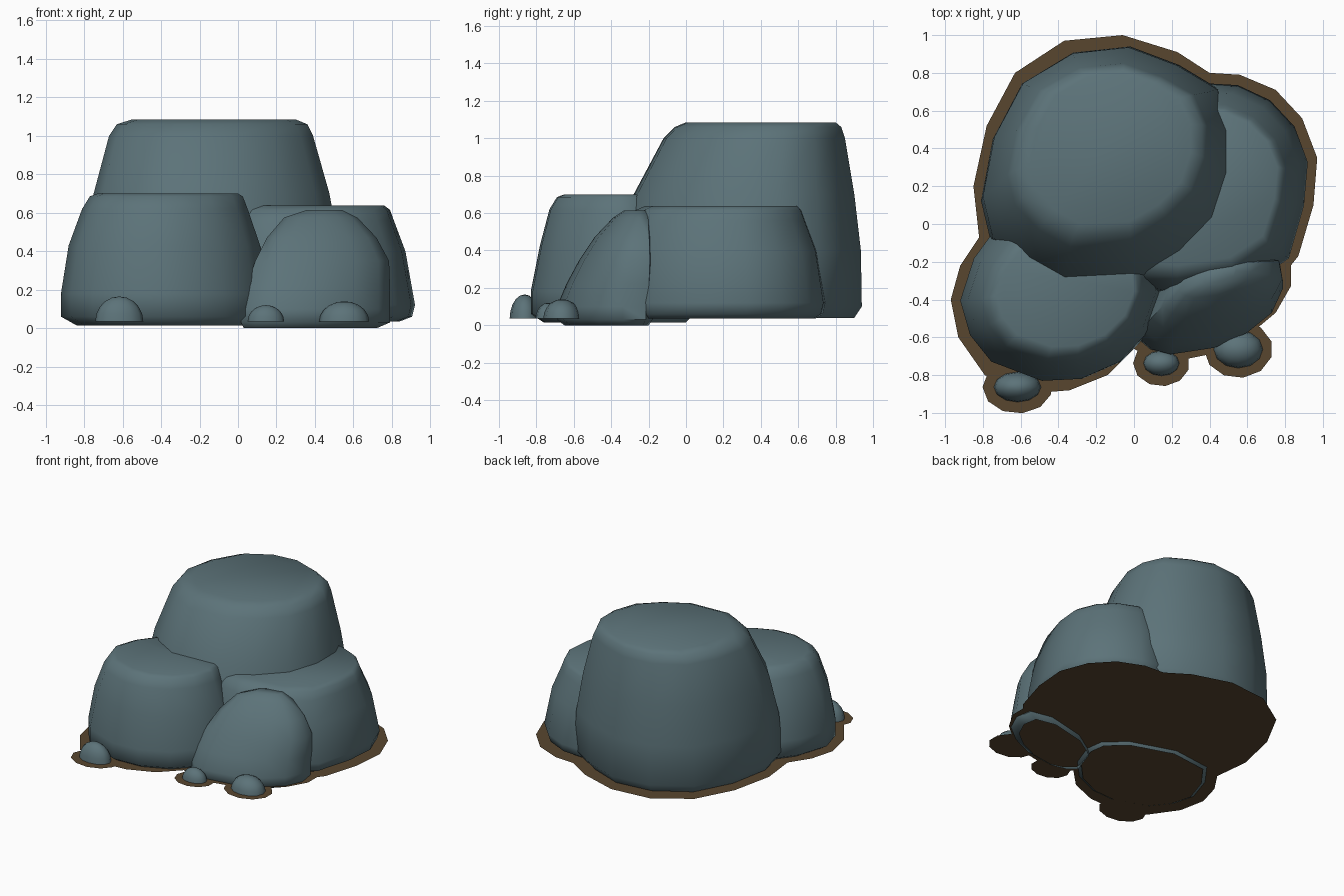
import bpy
import bmesh
import math
from mathutils import Vector

default_cube = bpy.data.objects.get("Cube")
if default_cube:
    bpy.data.objects.remove(default_cube, do_unlink=True)


def make_material(name, colour):
    material = bpy.data.materials.new(name)
    material.use_nodes = True
    material.diffuse_color = colour
    shader = next(n for n in material.node_tree.nodes if n.type == "BSDF_PRINCIPLED")
    shader.inputs["Base Color"].default_value = colour
    shader.inputs["Roughness"].default_value = 0.9
    return material


stone = make_material("blue grey stone", (0.107, 0.171, 0.191, 1))
soil = make_material("brown soil", (0.098, 0.061, 0.028, 1))


def finish(name, bm, material, smooth_angle=None):
    """Turn a bmesh into a named, coloured object."""
    mesh = bpy.data.meshes.new(name)
    bm.to_mesh(mesh)
    bm.free()
    mesh.materials.append(material)
    obj = bpy.data.objects.new(name, mesh)
    bpy.context.collection.objects.link(obj)
    if smooth_angle:
        bpy.ops.object.select_all(action="DESELECT")
        obj.select_set(True)
        bpy.context.view_layer.objects.active = obj
        bpy.ops.object.shade_smooth_by_angle(angle=math.radians(smooth_angle))
    return obj


def boulder(name, outline, rings):
    """Loft an outline through rings of (z, left, right, front, back), open below."""
    xs, ys = zip(*outline)
    width, depth = max(xs) - min(xs), max(ys) - min(ys)
    unit = [((x - min(xs)) / width, (y - min(ys)) / depth) for x, y in outline]
    bm = bmesh.new()
    loops = []
    for z, left, right, front, back in rings:
        loops.append([bm.verts.new((left + u * (right - left), front + v * (back - front), z))
                      for u, v in unit])
    bm.faces.new(loops[0])
    count = len(unit)
    for upper, lower in zip(loops, loops[1:]):
        for i in range(count):
            j = (i + 1) % count
            bm.faces.new((upper[i], lower[i], lower[j], upper[j]))
    bmesh.ops.recalc_face_normals(bm, faces=bm.faces)
    bm.faces.ensure_lookup_table()
    if bm.faces[0].normal.z < 0:
        bmesh.ops.reverse_faces(bm, faces=bm.faces)
    return finish(name, bm, stone, 65)


def ground_patch(name, outline, z):
    """Flat sheet of soil facing up."""
    bm = bmesh.new()
    face = bm.faces.new([bm.verts.new((x, y, z)) for x, y in outline])
    face.normal_update()
    if face.normal.z < 0:
        face.normal_flip()
    return finish(name, bm, soil)


def pebble(name, centre, radii, border):
    """Half dome with its own rounded patch of soil."""
    base = 0.035
    bm = bmesh.new()
    bmesh.ops.create_uvsphere(bm, u_segments=12, v_segments=10, radius=1)
    low = [v for v in bm.verts if v.co.z < -0.01]
    bmesh.ops.delete(bm, geom=low, context="VERTS")
    for v in bm.verts:
        v.co = Vector((centre[0] + v.co.x * radii[0],
                       centre[1] + v.co.y * radii[1],
                       base + v.co.z * radii[2]))
    finish(name, bm, stone, 65)
    turns = [math.tau * (i + 0.5) / 11 for i in range(11)]
    ground_patch(name + "_soil",
                 [(centre[0] + math.cos(t) * (radii[0] + border),
                   centre[1] + math.sin(t) * (radii[1] + border)) for t in turns],
                 base - 0.002)


# Tall boulder at the back, with a sloping front
boulder("tall_back_boulder",
        [(-.34, .92), (-.05, .95), (.2, .86), (.41, .74), (.5, .53), (.5, .3),
         (.42, .06), (.24, -.12), (0, -.26), (-.4, -.28), (-.6, -.17),
         (-.76, 0), (-.81, .2), (-.75, .5), (-.6, .77)],
        [(1.085, -.55, .3, 0, .8), (1.06, -.63, .36, -.06, .83),
         (1, -.67, .39, -.12, .85), (.7, -.75, .475, -.28, .9),
         (.4, -.8, .53, -.36, .935), (.1, -.81, .55, -.4, .94),
         (.04, -.77, .5, -.36, .9)])

# Wide boulder on the +x side
boulder("left_side_boulder",
        [(.38, .75), (.55, .74), (.72, .66), (.85, .52), (.92, .33), (.9, .1),
         (.82, -.18), (.6, -.34), (.25, -.4), (0, -.36), (-.1, 0), (.05, .5)],
        [(.637, -.04, .76, -.22, .6), (.615, -.06, .79, -.27, .62),
         (.56, -.08, .81, -.31, .64), (.4, -.1, .87, -.36, .7),
         (.12, -.1, .92, -.4, .745), (.06, -.1, .905, -.39, .73),
         (.035, -.08, .84, -.36, .69)])

# Low boulder at the front on the -x side
boulder("right_front_boulder",
        [(-.72, -.02), (-.85, -.2), (-.92, -.42), (-.87, -.6), (-.76, -.74),
         (-.5, -.84), (-.3, -.83), (-.1, -.74), (.05, -.58), (.12, -.38),
         (.1, -.24), (-.05, -.1), (-.4, .02)],
        [(.7, -.73, 0, -.65, -.1), (.685, -.77, .025, -.69, -.07),
         (.62, -.81, .05, -.73, -.04), (.43, -.88, .115, -.78, 0),
         (.18, -.92, .15, -.83, .04), (.06, -.92, .16, -.83, .04),
         (.015, -.84, .1, -.76, 0)])

# Leaning rounded boulder at the front on the +x side
boulder("left_front_boulder",
        [(.03, -.6), (.1, -.67), (.2, -.7), (.43, -.66), (.6, -.57), (.73, -.45),
         (.79, -.3), (.77, -.16), (.6, -.12), (.3, -.2), (.1, -.35)],
        [(.615, .36, .54, -.33, -.21), (.575, .24, .62, -.39, -.19),
         (.47, .15, .72, -.49, -.175), (.35, .09, .785, -.57, -.165),
         (.22, .045, .79, -.64, -.165), (.1, .025, .79, -.69, -.18),
         (.03, .015, .79, -.69, -.18), (0, .03, .72, -.65, -.2)])

# Small pebbles along the front edge
pebble("right_pebble", (-.617, -.863), (.125, .08, .13), .06)
pebble("middle_pebble", (.145, -.737), (.095, .067, .085), .055)
pebble("left_pebble", (.552, -.663), (.13, .1, .105), .052)

# Soil sheet under the whole group
ground_patch("soil_sheet",
             [(-.37, .97), (-.06, 1), (.23, .91), (.4, .8), (.56, .79), (.75, .71),
              (.89, .56), (.97, .35), (.95, .1), (.87, -.17), (.83, -.22),
              (.83, -.33), (.75, -.47), (.63, -.57), (.45, -.68), (.2, -.73),
              (.08, -.71), (0, -.66), (-.14, -.8), (-.34, -.88), (-.46, -.89),
              (-.65, -.86), (-.79, -.8), (-.93, -.6), (-.97, -.4), (-.92, -.22),
              (-.82, -.07), (-.85, .2), (-.78, .52), (-.63, .8)], .035)
